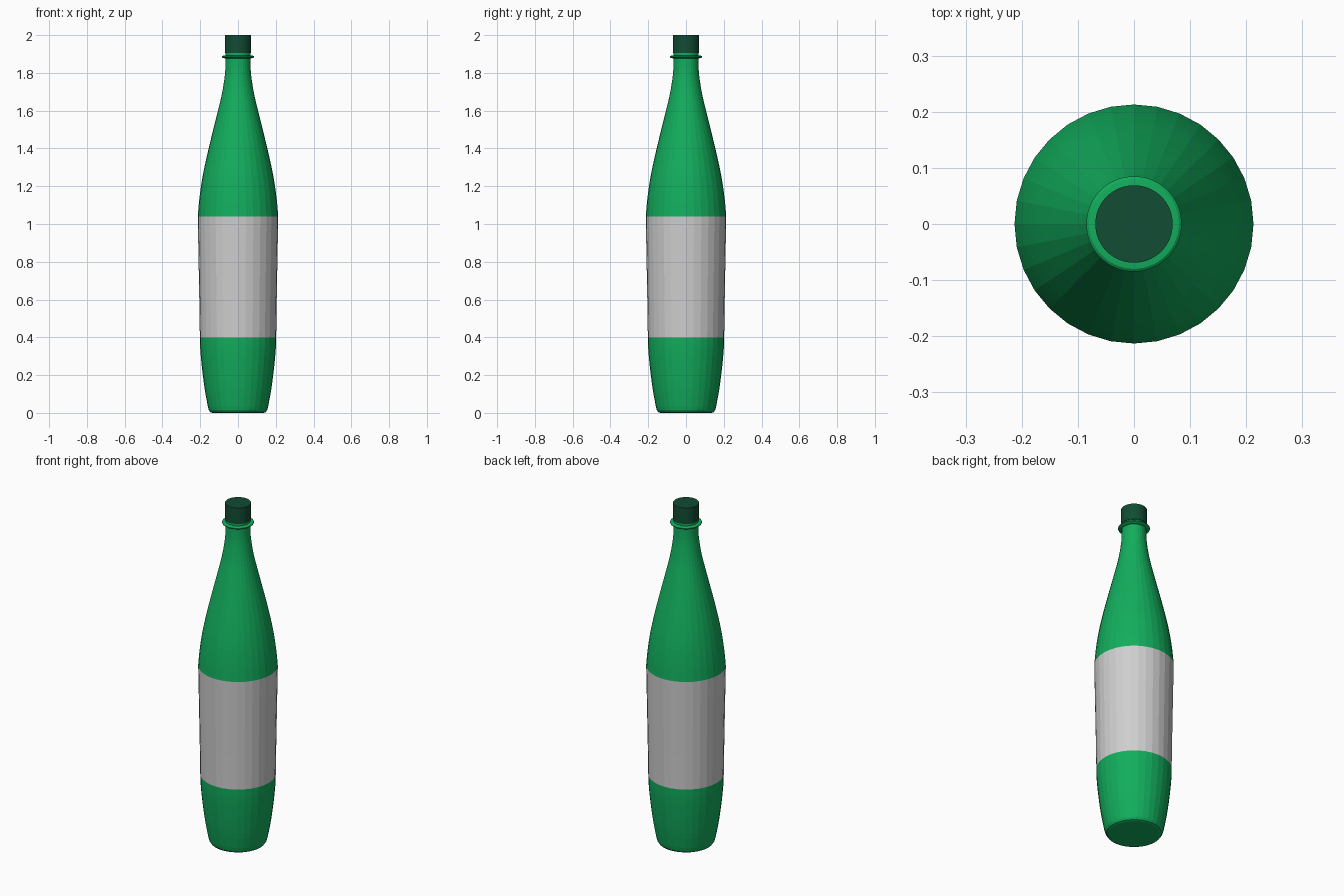
import bpy, bmesh, math
from mathutils import Vector

if "Cube" in bpy.data.objects:
    bpy.data.objects.remove(bpy.data.objects["Cube"])


def material(name, rgb):
    m = bpy.data.materials.new(name)
    m.diffuse_color = (*rgb, 1.0)
    m.use_nodes = True
    m.node_tree.nodes["Principled BSDF"].inputs["Base Color"].default_value = m.diffuse_color
    return m


GREEN = material("bottle green", (0.006, 0.42, 0.108))
GREY = material("label grey", (0.62, 0.62, 0.62))
DARK = material("cap dark green", (0.006, 0.072, 0.034))


def smooth_curve(pts, steps):
    """Catmull-Rom interpolation of a (radius, height) profile."""
    p = [Vector(q) for q in pts]
    p = [2 * p[0] - p[1]] + p + [2 * p[-1] - p[-2]]
    out = []
    for i in range(1, len(p) - 2):
        a, b, c, d = p[i - 1:i + 3]
        for s in range(steps):
            t = s / steps
            out.append(tuple(0.5 * (2 * b + (c - a) * t + (2 * a - 5 * b + 4 * c - d) * t * t
                                    + (3 * b - a - 3 * c + d) * t ** 3)))
    return out + [tuple(pts[-1])]


def lathe(name, profile, sides, mats):
    """Revolve a profile about z and cap both ends."""
    bm = bmesh.new()
    rings = [[bm.verts.new((r * math.cos(2 * math.pi * k / sides),
                            r * math.sin(2 * math.pi * k / sides), z))
              for k in range(sides)] for r, z in profile]
    for lo, hi in zip(rings, rings[1:]):
        for k in range(sides):
            n = (k + 1) % sides
            bm.faces.new((lo[k], lo[n], hi[n], hi[k]))
    bm.faces.new(rings[0][::-1])
    bm.faces.new(rings[-1])
    bmesh.ops.recalc_face_normals(bm, faces=bm.faces)
    me = bpy.data.meshes.new(name)
    bm.to_mesh(me)
    bm.free()
    for m in mats:
        me.materials.append(m)
    ob = bpy.data.objects.new(name, me)
    bpy.context.collection.objects.link(ob)
    return ob


# Bottle body: rounded foot, tapered base, label band, long shoulder, neck
foot = [(0.135, 0.0), (0.147, 0.004), (0.155, 0.016), (0.16, 0.035)]
base = smooth_curve([(0.16, 0.035), (0.177, 0.13), (0.191, 0.24), (0.2, 0.34), (0.202, 0.40)], 3)
label = [(0.205, 0.6), (0.209, 0.82), (0.212, 0.98)]
shoulder = smooth_curve([(0.213, 1.04), (0.204, 1.14), (0.186, 1.26), (0.153, 1.41), (0.111, 1.58),
                         (0.085, 1.69), (0.07, 1.785), (0.066, 1.85), (0.066, 1.91)], 3)
body = lathe("bottle_body", foot + base[1:] + label + shoulder, 32, [GREEN, GREY])
for f in body.data.polygons:
    f.material_index = int(0.40 < f.center.z < 1.04)

# Thin flange round the neck
ring = lathe("neck_ring", [(0.064, 1.876), (0.08, 1.879), (0.085, 1.883), (0.085, 1.887),
                           (0.08, 1.891), (0.064, 1.893)], 64, [GREEN])

# Screw cap
cap = lathe("screw_cap", [(0.069, 1.905), (0.069, 2.0)], 64, [DARK])

# Fine round parts are smooth, the body keeps its facets
for ob in (ring, cap):
    bpy.ops.object.select_all(action='DESELECT')
    ob.select_set(True)
    bpy.context.view_layer.objects.active = ob
    bpy.ops.object.shade_smooth_by_angle(angle=math.radians(30))
